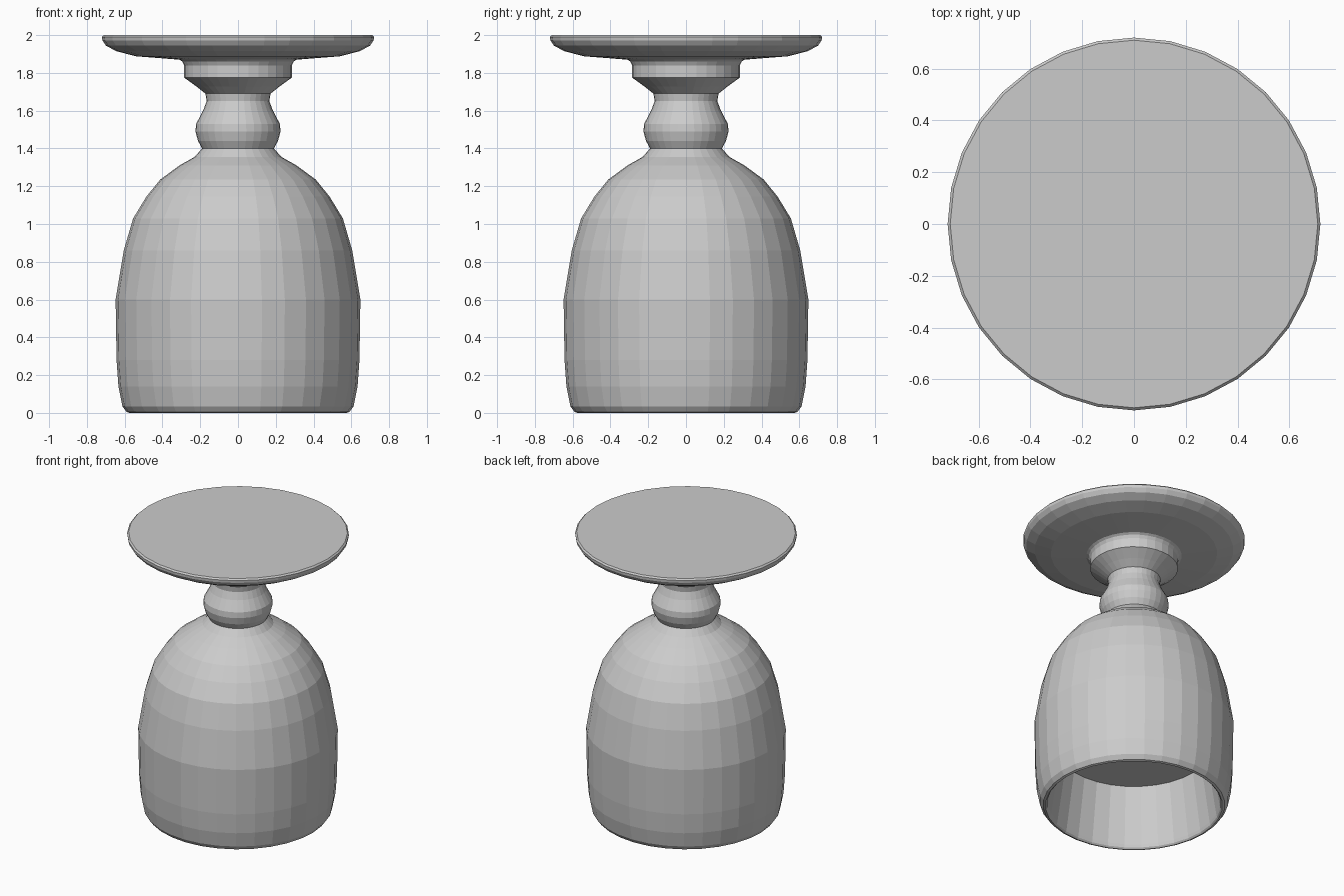
import bpy, bmesh
from math import cos, sin, tau

if "Cube" in bpy.data.objects:
    bpy.data.objects.remove(bpy.data.objects["Cube"])

SIDES = 32


def lathe(name, profile):
    """Spin (radius, z) points around z; both ends are capped flat."""
    bm = bmesh.new()
    rings = [[bm.verts.new((r * cos(tau * i / SIDES), r * sin(tau * i / SIDES), z))
              for i in range(SIDES)] for r, z in profile]
    for a, b in zip(rings, rings[1:]):
        for i in range(SIDES):
            j = (i + 1) % SIDES
            bm.faces.new((a[i], a[j], b[j], b[i]))
    bm.faces.new(rings[0])
    bm.faces.new(rings[-1])
    bmesh.ops.recalc_face_normals(bm, faces=bm.faces)
    mesh = bpy.data.meshes.new(name)
    bm.to_mesh(mesh)
    bm.free()
    obj = bpy.data.objects.new(name, mesh)
    bpy.context.collection.objects.link(obj)
    return obj


# Upturned goblet in one lathed skin, from the cavity ceiling out to the foot
cavity = [(0.50, 0.43), (0.56, 0.03), (0.565, 0.01)]
bowl = [(0.575, 0.0), (0.59, 0.005), (0.612, 0.035), (0.633, 0.14), (0.643, 0.28),
        (0.648, 0.60), (0.605, 0.86), (0.555, 1.03), (0.485, 1.145), (0.412, 1.235),
        (0.31, 1.31), (0.23, 1.355), (0.19, 1.40)]
stem = [(0.212, 1.44), (0.225, 1.49), (0.222, 1.53), (0.185, 1.60), (0.166, 1.65),
        (0.172, 1.69), (0.22, 1.728), (0.285, 1.775)]
foot = [(0.285, 1.84), (0.295, 1.86), (0.31, 1.87), (0.54, 1.888), (0.645, 1.915),
        (0.70, 1.945), (0.718, 1.972), (0.72, 1.99), (0.71, 2.0)]
lathe("goblet", cavity + bowl + stem + foot)
